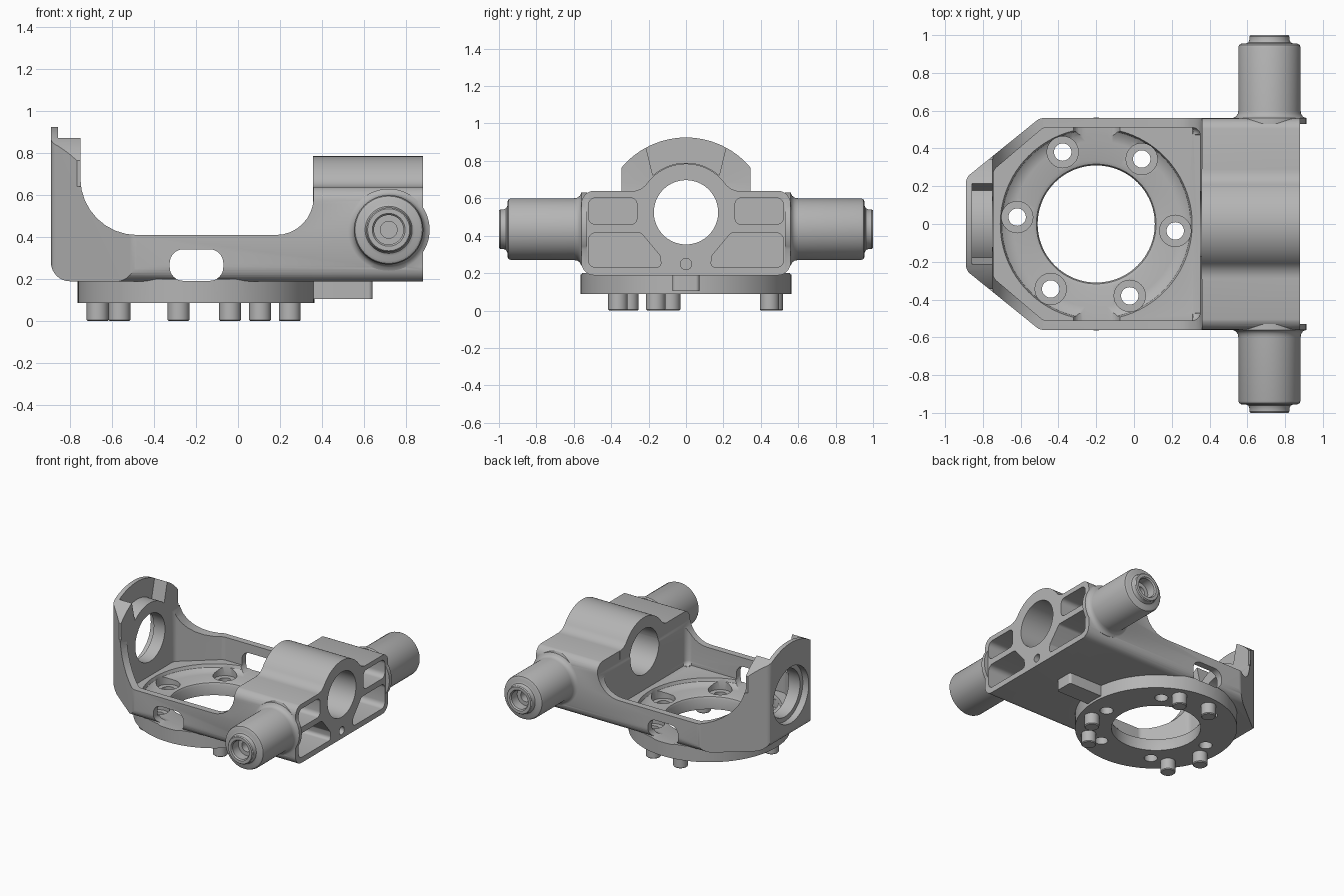
import bpy, bmesh
from math import sin, cos, tan, pi, radians, sqrt
from mathutils import Vector

if "Cube" in bpy.data.objects:
    bpy.data.objects.remove(bpy.data.objects["Cube"])

metal = bpy.data.materials.new("grey_metal")
metal.use_nodes = True
GREY = (0.46, 0.46, 0.46, 1)
metal.diffuse_color = GREY
metal.node_tree.nodes["Principled BSDF"].inputs["Base Color"].default_value = GREY


def rounded(points, steps=8):
    """Polygon from (a, b, corner_radius) points."""
    out, n = [], len(points)
    for i, (a, b, r) in enumerate(points):
        p = Vector((a, b))
        if not r:
            out.append(p)
            continue
        d0 = (Vector(points[i - 1][:2]) - p).normalized()
        d1 = (Vector(points[(i + 1) % n][:2]) - p).normalized()
        half = d0.angle(d1) / 2
        mid = (d0 + d1).normalized()
        centre = p + mid * (r / sin(half))
        start = p + d0 * (r / tan(half)) - centre
        end = p + d1 * (r / tan(half)) - centre
        sweep = pi - 2 * half
        for k in range(steps + 1):
            t = k / steps
            w0, w1 = sin((1 - t) * sweep), sin(t * sweep)
            out.append(centre + (start * w0 + end * w1) / sin(sweep))
    return out


def arc(ca, cb, r, a0, a1, steps=16):
    return [Vector((ca + r * cos(radians(a0 + (a1 - a0) * k / steps)),
                    cb + r * sin(radians(a0 + (a1 - a0) * k / steps))))
            for k in range(steps + 1)]


def circle(ca, cb, r, steps=48):
    return arc(ca, cb, r, 0, 360, steps)[:-1]


def finish(bm, name):
    bmesh.ops.recalc_face_normals(bm, faces=bm.faces)
    mesh = bpy.data.meshes.new(name)
    bm.to_mesh(mesh)
    bm.free()
    mesh.materials.append(metal)
    obj = bpy.data.objects.new(name, mesh)
    bpy.context.collection.objects.link(obj)
    return obj


def prism(name, outline, axis, lo, hi, soften=0):
    """Extrude an outline along an axis; soften rounds the low end."""
    place = {"x": lambda a, b, t: (t, a, b),
             "y": lambda a, b, t: (a, t, b),
             "z": lambda a, b, t: (a, b, t)}[axis]
    bm = bmesh.new()
    low = [bm.verts.new(place(a, b, lo)) for a, b in outline]
    high = [bm.verts.new(place(a, b, hi)) for a, b in outline]
    base = bm.faces.new(low)
    bm.faces.new(high)
    n = len(low)
    for i in range(n):
        j = (i + 1) % n
        bm.faces.new((low[i], low[j], high[j], high[i]))
    if soften:
        bmesh.ops.bevel(bm, geom=list(base.edges), offset=soften, segments=4,
                        profile=0.5, affect="EDGES")
    return finish(bm, name)


def lathe(name, profile, centre, along_y=0, steps=64):
    """Revolve (radius, height) points; along_y = +1 or -1 lays it on its side."""
    bm = bmesh.new()
    rings = []
    for r, h in profile:
        ring = []
        for k in range(steps if r else 1):
            u, v = r * cos(2 * pi * k / steps), r * sin(2 * pi * k / steps)
            p = (u, h * along_y, v) if along_y else (u, v, h)
            ring.append(bm.verts.new(Vector(centre) + Vector(p)))
        rings.append(ring)
    for a, b in zip(rings, rings[1:]):
        for k in range(steps):
            j = (k + 1) % steps
            if len(a) == 1:
                bm.faces.new((a[0], b[j], b[k]))
            elif len(b) == 1:
                bm.faces.new((a[k], a[j], b[0]))
            else:
                bm.faces.new((a[k], a[j], b[j], b[k]))
    return finish(bm, name)


def combine(target, tool, operation):
    mod = target.modifiers.new("combine", "BOOLEAN")
    mod.operation, mod.object, mod.solver = operation, tool, "MANIFOLD"
    bpy.context.view_layer.objects.active = target
    bpy.ops.object.modifier_apply(modifier=mod.name)
    bpy.data.objects.remove(tool)


def mirrored(points):
    return points + [(-a, b, r) for a, b, r in reversed(points)]


def add(tool):
    combine(body, tool, "UNION")


def cut(tool):
    combine(body, tool, "DIFFERENCE")


RING_X, BORE_Z = -0.2, 0.525

# Cradle body: plan, side and end outlines intersected
plan = rounded([(0.88, -0.56, 0), (0.88, 0.56, 0), (-0.5, 0.56, 0.05), (-0.89, 0.245, 0.06),
                (-0.89, -0.245, 0.06), (-0.5, -0.56, 0.05)])
side = rounded([(-0.89, 0.19, 0.09), (-0.89, 1, 0), (-0.75, 1, 0), (-0.75, 0.41, 0.27),
                (0.36, 0.41, 0.18), (0.36, 0.638, 0), (0.88, 0.638, 0), (0.88, 0.188, 0)])
end = rounded([(-0.345, 0.64, 0.03), (-0.56, 0.64, 0.07), (-0.56, 0.188, 0.07),
               (0.56, 0.188, 0.07), (0.56, 0.64, 0.07), (0.345, 0.64, 0.03)])
end += arc(0, 0.475, 0.45, 40, 140, 24)
body = prism("cradle_body", plan, "z", 0.1, 1.1)
combine(body, prism("side_outline", side, "y", -0.7, 0.7), "INTERSECT")
combine(body, prism("end_outline", end, "x", -1, 1), "INTERSECT")

# Bearing boss with filleted flanks
R, F = 0.26, 0.1
fy = sqrt((R + F) ** 2 - (0.638 + F - BORE_Z) ** 2)
lean = 36.5
boss = [Vector((-fy, 0.5)), Vector((fy, 0.5))]
boss += arc(fy, 0.638 + F, F, 270, 180 + lean, 6)
boss += arc(0, BORE_Z, R, lean + 1, 179 - lean, 28)
boss += arc(-fy, 0.638 + F, F, -lean, -90, 6)
add(prism("bearing_boss", boss, "x", 0.357, 0.88))

# Mounting ring and key underneath
add(lathe("mounting_ring", [(0, 0.087), (0.563, 0.087), (0.563, 0.2), (0, 0.2)],
          (RING_X, 0, 0), steps=96))
key = rounded([(0.2, -0.072, 0), (0.64, -0.072, 0.02), (0.64, 0.072, 0.02), (0.2, 0.072, 0)])
add(prism("locating_key", key, "z", 0.105, 0.22))

# Trunnions on both sides, with stepped hollow ends
stub = [(0, -0.03), (0.195, -0.03), (0.195, 0), (0.178, 0.008), (0.168, 0.022), (0.165, 0.04),
        (0.165, 0.375), (0.16, 0.388), (0.148, 0.395), (0.125, 0.395), (0.112, 0.402),
        (0.106, 0.415), (0.106, 0.432), (0.1, 0.44), (0.078, 0.44), (0.07, 0.43),
        (0.07, 0.36), (0.04, 0.36), (0.04, 0.3), (0, 0.3)]
for s in (1, -1):
    add(lathe("trunnion", stub, (0.717, 0.56 * s, 0.435), along_y=s))

# Open tray with dished floor and centre opening
tray = rounded([(0.35, -0.51, 0.04), (0.35, 0.51, 0.04), (-0.48, 0.51, 0.05),
                (-0.745, 0.285, 0.05), (-0.745, -0.285, 0.05), (-0.48, -0.51, 0.05)])
cut(prism("tray_cutter", tray, "z", 0.235, 1.2, soften=0.035))
dish = [(0, 0), (0.31, 0), (0.31, 0.165), (0.317, 0.18), (0.335, 0.187), (0.44, 0.187),
        (0.475, 0.194), (0.5, 0.212), (0.51, 0.24), (0.51, 0.3), (0, 0.3)]
cut(lathe("dish_cutter", dish, (RING_X, 0, 0), steps=96))

# Counterbored bolt holes around the floor
for k in range(6):
    a = radians(55 + 60 * k)
    bolt = [(0, 0), (0.046, 0), (0.046, 0.15), (0.083, 0.15), (0.083, 0.3), (0, 0.3)]
    cut(lathe("bolt_cutter", bolt, (RING_X + 0.42 * cos(a), 0.42 * sin(a), 0), steps=32))

# Side windows
window = rounded([(-0.325, 0.192, 0.065), (-0.07, 0.192, 0.065),
                  (-0.07, 0.342, 0.065), (-0.325, 0.342, 0.065)])
cut(prism("window_cutter", window, "y", -0.8, 0.8))

# Main bore, stepped arm bore and the notch in the arm top
cut(prism("bore_cutter", circle(0, BORE_Z, 0.172, 64), "x", 0.2, 1))
cut(prism("arm_bore_cutter", circle(0, BORE_Z, 0.18, 64), "x", -1, -0.6))
cut(prism("arm_step_cutter", circle(0, BORE_Z, 0.215, 64), "x", -1, -0.84))
notch = arc(0, BORE_Z, 0.265, 48, 132) + [Vector((-0.24, 0.98)), Vector((0.24, 0.98))]
cut(prism("notch_cutter", notch, "x", -0.857, -0.6))

# Lightening pockets and small drain hole in the end face
upper = [(0.262, 0.46, 0.035), (0.522, 0.46, 0.04), (0.522, 0.602, 0.04), (0.262, 0.602, 0.035)]
lower = [(0.522, 0.23, 0.04), (0.13, 0.23, 0.025), (0.14, 0.295, 0.02),
         (0.24, 0.415, 0.03), (0.522, 0.415, 0.04)]
for s in (1, -1):
    for pocket in (upper, lower):
        shape = rounded([(a * s, b, r) for a, b, r in pocket], 5)
        cut(prism("pocket_cutter", shape, "x", 0.45, 1))
cut(prism("drain_cutter", circle(0, 0.248, 0.03, 24), "x", 0.5, 1))

# Dowel pins in three pairs under the ring
pins = []
for k in range(3):
    for angle in (-20, -50):
        a = radians(angle + 120 * k)
        pin = [(0, 0), (0.046, 0), (0.052, 0.006), (0.052, 0.1), (0, 0.1)]
        pins.append(lathe("dowel_pin", pin,
                          (RING_X + 0.475 * cos(a), 0.475 * sin(a), 0), steps=32))

bpy.ops.object.select_all(action="DESELECT")
for obj in [body] + pins:
    obj.select_set(True)
bpy.context.view_layer.objects.active = body
bpy.ops.object.shade_smooth_by_angle(angle=radians(32))
